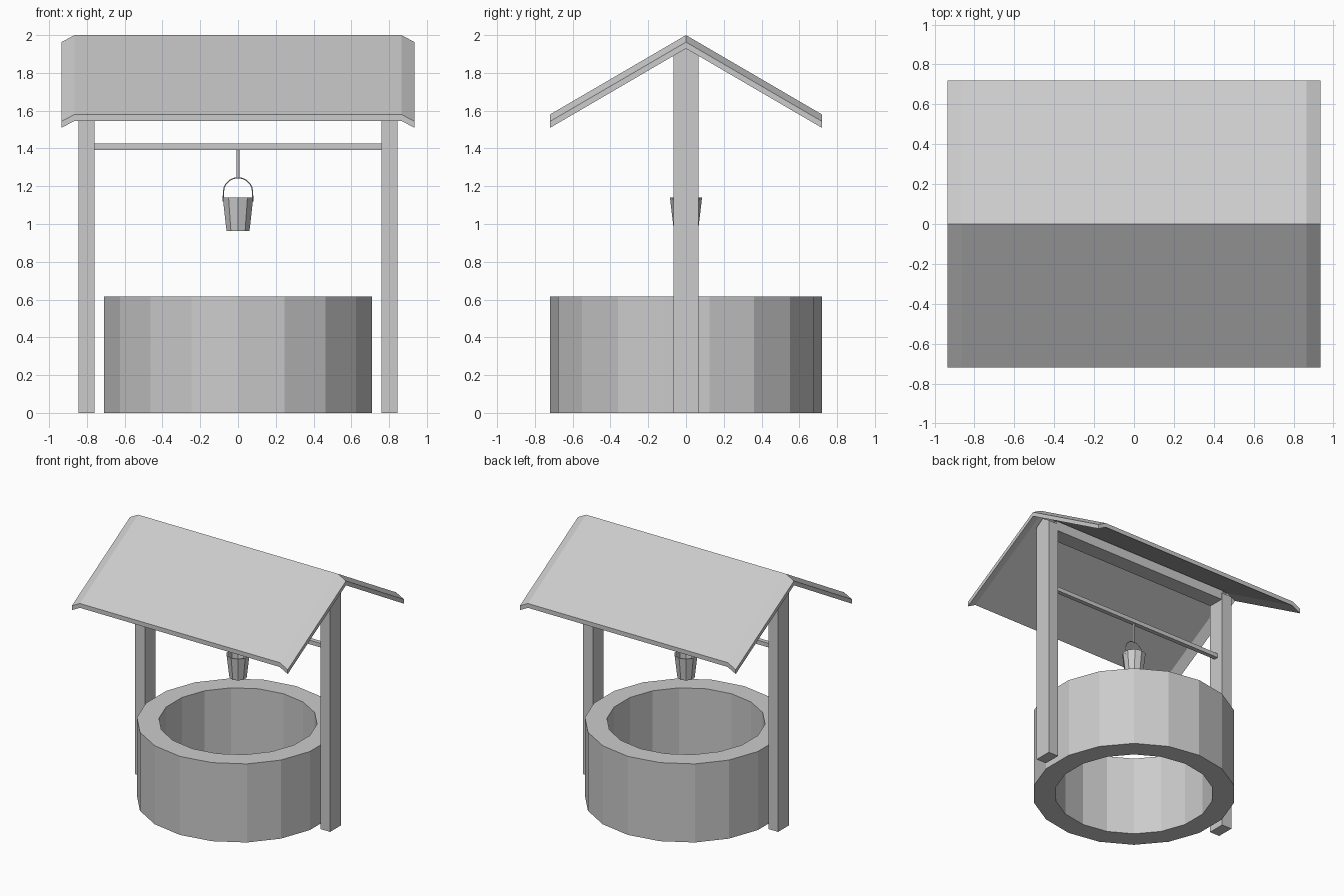
import bpy, bmesh, math
from mathutils import Vector

if "Cube" in bpy.data.objects:
    bpy.data.objects.remove(bpy.data.objects["Cube"])


def make(name, verts, faces):
    me = bpy.data.meshes.new(name)
    me.from_pydata(verts, [], faces)
    bm = bmesh.new()
    bm.from_mesh(me)
    bmesh.ops.recalc_face_normals(bm, faces=bm.faces)
    bm.to_mesh(me)
    bm.free()
    ob = bpy.data.objects.new(name, me)
    bpy.context.collection.objects.link(ob)
    return ob


def box(name, lo, hi):
    v = [(x, y, z) for x in (lo[0], hi[0]) for y in (lo[1], hi[1]) for z in (lo[2], hi[2])]
    f = [(0, 1, 3, 2), (4, 6, 7, 5), (0, 4, 5, 1), (2, 3, 7, 6), (0, 2, 6, 4), (1, 5, 7, 3)]
    return make(name, v, f)


def lathe(name, profile, n, closed):
    """Spin an (r, z) profile about z, with a corner on the y axis."""
    m = len(profile)
    v = [(r * math.sin(2 * math.pi * i / n), r * math.cos(2 * math.pi * i / n), z)
         for i in range(n) for r, z in profile]
    f = []
    for i in range(n):
        j = (i + 1) % n
        for k in range(m if closed else m - 1):
            l = (k + 1) % m
            f.append((i * m + k, j * m + k, j * m + l, i * m + l))
    if not closed:
        f += [[i * m for i in range(n)], [i * m + m - 1 for i in range(n)]]
    return make(name, v, f)


def sweep(name, pts, radius):
    cu = bpy.data.curves.new(name, 'CURVE')
    cu.dimensions = '3D'
    cu.bevel_depth = radius
    cu.bevel_resolution = 0
    cu.use_fill_caps = True
    sp = cu.splines.new('POLY')
    sp.points.add(len(pts) - 1)
    for p, c in zip(sp.points, pts):
        p.co = (*c, 1)
    ob = bpy.data.objects.new(name, cu)
    bpy.context.collection.objects.link(ob)


# stone ring, open through the middle
lathe("well_ring", [(0.72, 0), (0.72, 0.615), (0.563, 0.615), (0.563, 0)], 18, True)

# posts with gabled tops
for s, side in ((-1, "left"), (1, "right")):
    prof = [(-0.067, 0), (0.067, 0), (0.067, 1.90), (0, 1.945), (-0.067, 1.90)]
    v = [(s * x, y, z) for x in (0.76, 0.845) for y, z in prof]
    f = [range(5), range(5, 10)] + [(i, (i + 1) % 5, (i + 1) % 5 + 5, i + 5) for i in range(5)]
    make(side + "_post", v, [tuple(q) for q in f])

# ridge beam and winch rod
box("ridge_beam", (-0.77, -0.062, 1.85), (0.77, 0.062, 1.925))
box("winch_rod", (-0.77, -0.017, 1.393), (0.77, 0.017, 1.425))

# gabled roof with bent-down ends
cols = [(-0.935, 0.037), (-0.865, 0), (0.865, 0), (0.935, 0.037)]
rows = [(-0.72, 1.58), (0, 2.0), (0.72, 1.58)]
v = [(x, y, z - d - t) for t in (0, 0.034) for x, d in cols for y, z in rows]
f = []
for i in range(3):
    for j in range(2):
        q = [i * 3 + j, i * 3 + j + 1, i * 3 + j + 4, i * 3 + j + 3]
        f += [q, [k + 12 for k in q]]
rim = [0, 1, 2, 5, 8, 11, 10, 9, 6, 3]
f += [(a, b, b + 12, a + 12) for a, b in zip(rim, rim[1:] + rim[:1])]
make("roof", v, f)

# bucket, handle and rope
lathe("bucket", [(0.064, 0.963), (0.085, 1.14), (0.076, 1.14), (0.057, 0.98)], 10, False)
arc = [(0.077 * math.cos(a), 0, 1.17 + 0.075 * math.sin(a))
       for a in (math.pi * i / 10 for i in range(11))]
sweep("bucket_handle", [(0.079, 0, 1.12)] + arc + [(-0.079, 0, 1.12)], 0.003)
sweep("rope", [(0, 0, 1.243), (0, 0, 1.40)], 0.008)
